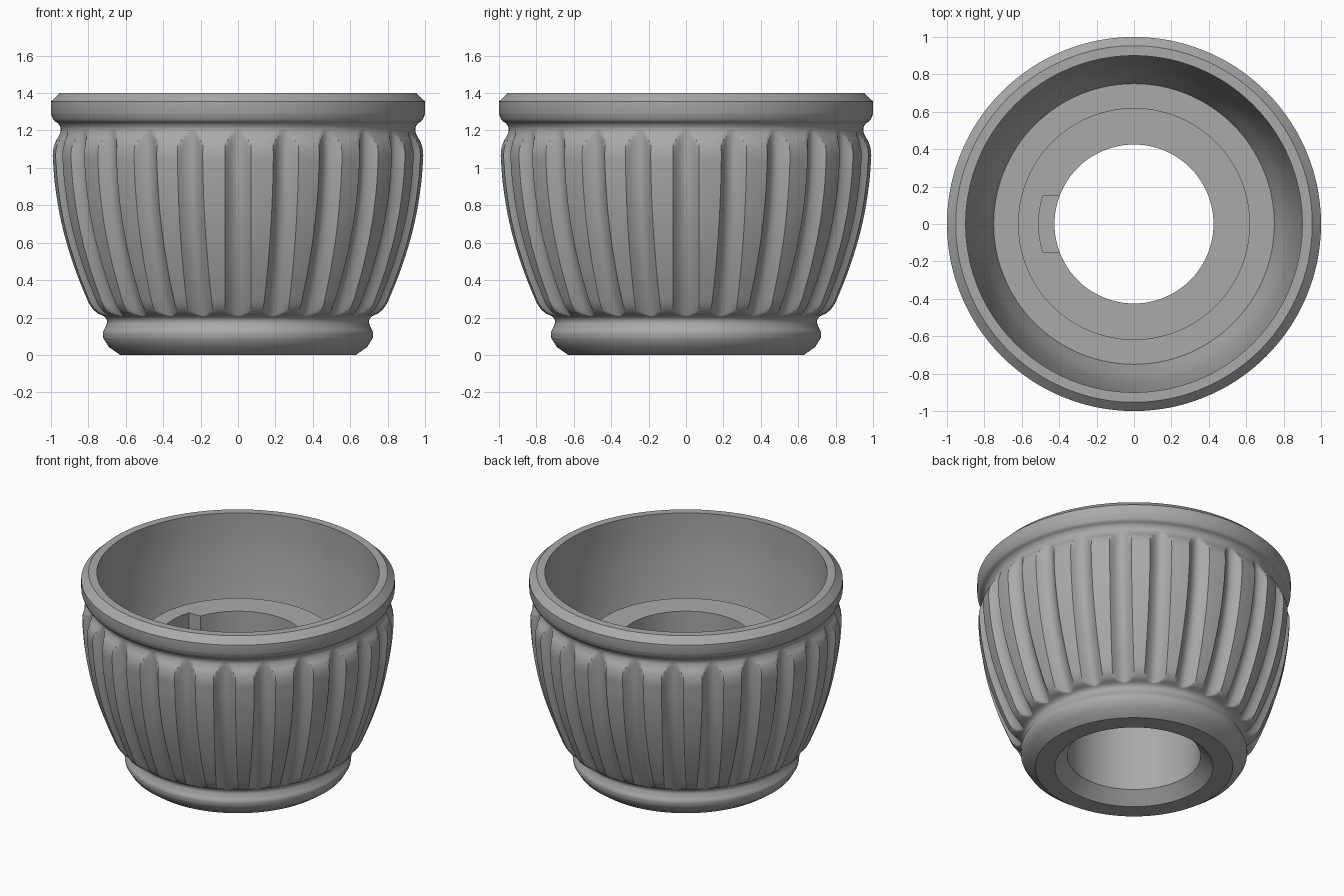
import bpy
import bmesh
import math
from mathutils import Vector

FLUTES = 24
HALF_WIDTH = 0.07
DEPTH = 0.048

cube = bpy.data.objects.get("Cube")
if cube:
    bpy.data.objects.remove(cube, do_unlink=True)

grey = bpy.data.materials.new("plain grey")
grey.use_nodes = True
colour = (0.4, 0.4, 0.4, 1)
grey.diffuse_color = colour
grey.node_tree.nodes["Principled BSDF"].inputs["Base Color"].default_value = colour


def belly(z):
    """Radius of the bulging wall at height z."""
    return 0.993 - 0.272 * max(0, 1.12 - z) ** 2


def smooth_curve(points, steps):
    """Round curve through (radius, height) points."""
    pts = [Vector(p) for p in [points[0], *points, points[-1]]]
    out = []
    for a, b, c, d in zip(pts, pts[1:], pts[2:], pts[3:]):
        for i in range(steps):
            t = i / steps
            out.append(0.5 * (2 * b + (c - a) * t + (2 * a - 5 * b + 4 * c - d) * t * t
                              + (3 * b - a - 3 * c + d) * t ** 3))
    return out + [pts[-1]]


def make_object(name, bm):
    bmesh.ops.recalc_face_normals(bm, faces=bm.faces)
    mesh = bpy.data.meshes.new(name)
    bm.to_mesh(mesh)
    bm.free()
    mesh.materials.append(grey)
    obj = bpy.data.objects.new(name, mesh)
    bpy.context.collection.objects.link(obj)
    return obj


def ring(bm, r, z, fluted):
    """One ring of vertices, dented where it crosses a flute."""
    step = math.tau / FLUTES
    w = HALF_WIDTH / max(r, 0.75)
    samples = [(w * i / 5, 1 - (i / 5) ** 2) for i in range(-5, 6)]
    samples += [(w + (step - 2 * w) * f / 3, 0) for f in (1, 2)]
    verts = []
    for k in range(FLUTES):
        for angle, dent in samples:
            radius = min(r, belly(z) - DEPTH * dent) if fluted and dent > 0 else r
            a = k * step + angle
            verts.append(bm.verts.new((radius * math.cos(a), radius * math.sin(a), z)))
    return verts


# Outer wall: foot neck, belly, upper neck, rim
foot_neck = [(0.72, 0.09), (0.722, 0.12), (0.708, 0.15), (0.70, 0.18), (0.715, 0.205), (0.76, 0.228)]
belly_part = [(belly(z), z) for z in (0.27, 0.35, 0.45, 0.6, 0.75, 0.9, 1.0, 1.08)]
upper_neck = [(0.98, 1.135), (0.957, 1.175), (0.948, 1.207), (0.96, 1.235), (0.985, 1.255), (1.0, 1.29)]
outer = smooth_curve(foot_neck + belly_part + upper_neck, 6)

# Inside of the bowl, then the raised central tube and its bottom chamfer
bowl = smooth_curve([(0.9, 1.4), (0.9, 1.2), (0.885, 1.0), (0.86, 0.8), (0.82, 0.6), (0.75, 0.42)], 4)
tube = [(0.62, 0.42), (0.62, 0.93), (0.425, 0.93), (0.425, 0.08), (0.505, 0)]
foot = [(0.63, 0), (0.69, 0.042)]
rim = [(1.0, 1.355), (0.953, 1.4)]

bm = bmesh.new()
rings = [ring(bm, r, z, False) for r, z in foot]
rings += [ring(bm, r, z, 0.17 < z < 1.2) for r, z in outer]
rings += [ring(bm, r, z, False) for r, z in rim + bowl + tube]
for low, high in zip(rings, rings[1:] + rings[:1]):
    for i in range(len(low)):
        j = (i + 1) % len(low)
        bm.faces.new((low[i], low[j], high[j], high[i]))
cup = make_object("fluted_cup", bm)

# Keyway in the central tube
bm = bmesh.new()
half = 0.15
spread = math.asin(half / 0.51)
outline = [(-0.3, half), (-0.3, -half)]
for i in range(9):
    a = spread * (i / 4 - 1)
    outline.append((-0.51 * math.cos(a), 0.51 * math.sin(a)))
base = bm.faces.new([bm.verts.new((x, y, 0.6)) for x, y in outline])
top = bmesh.ops.extrude_face_region(bm, geom=[base])["geom"]
bmesh.ops.translate(bm, vec=(0, 0, 0.5), verts=[v for v in top if isinstance(v, bmesh.types.BMVert)])
cutter = make_object("keyway_cutter", bm)
cutter.hide_render = True

cut = cup.modifiers.new("keyway", "BOOLEAN")
cut.operation = "DIFFERENCE"
cut.solver = "EXACT"
cut.object = cutter

bpy.ops.object.select_all(action="DESELECT")
cup.select_set(True)
bpy.context.view_layer.objects.active = cup
bpy.ops.object.modifier_apply(modifier=cut.name)
bpy.data.objects.remove(cutter, do_unlink=True)
bpy.ops.object.shade_smooth_by_angle(angle=math.radians(25))
